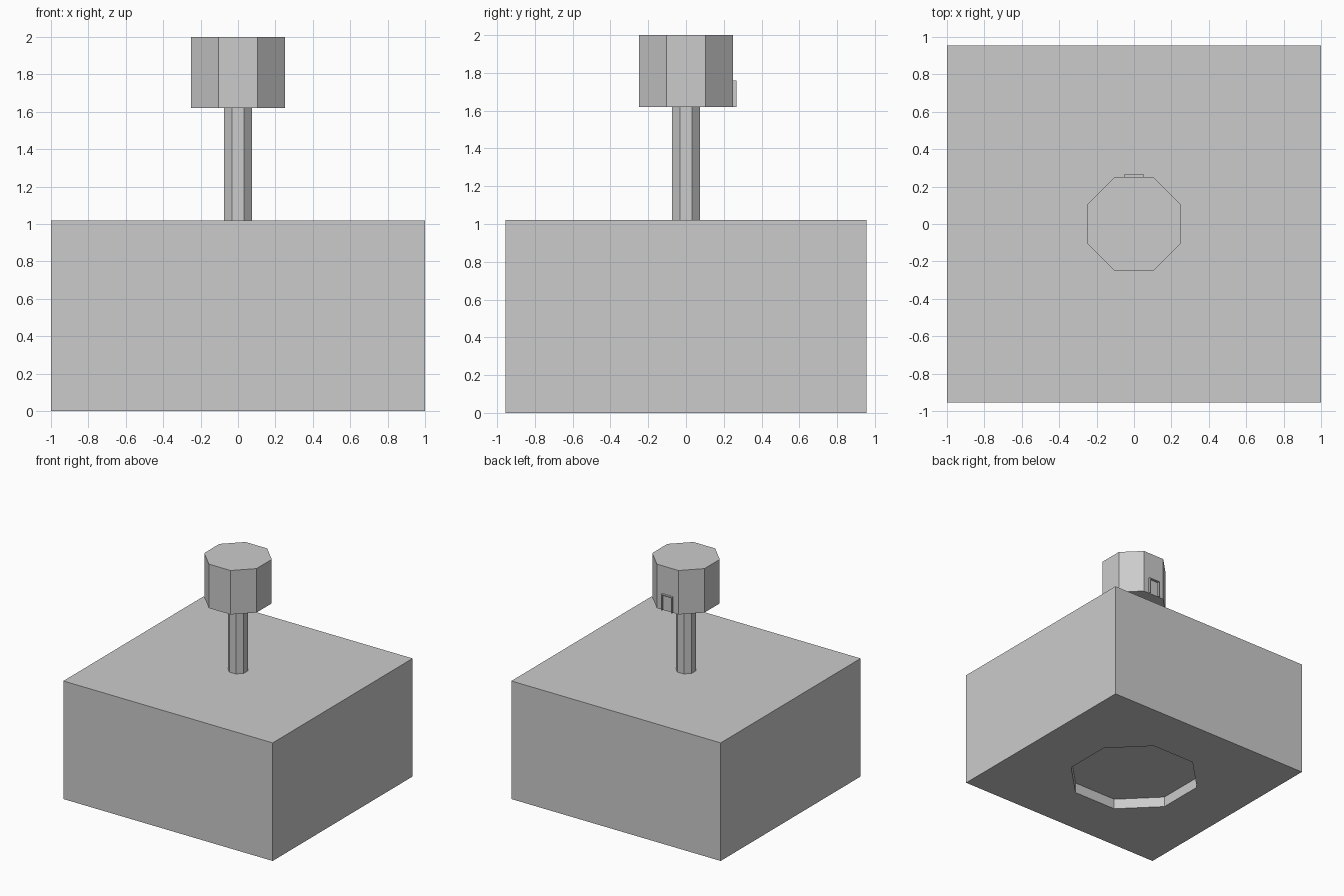
import bpy
import math

cube = bpy.data.objects.get("Cube")
if cube:
    bpy.data.objects.remove(cube, do_unlink=True)

grey = bpy.data.materials.new("light_grey")
grey.use_nodes = True
colour = (0.6, 0.6, 0.6, 1)
grey.diffuse_color = colour
grey.node_tree.nodes["Principled BSDF"].inputs["Base Color"].default_value = colour


def finish(obj, name):
    obj.name = name
    obj.data.materials.append(grey)
    return obj


def box(name, x, y, z):
    """Box from its (low, high) limits on each axis."""
    limits = (x, y, z)
    bpy.ops.mesh.primitive_cube_add(size=1, location=[sum(p) / 2 for p in limits])
    obj = bpy.context.object
    obj.scale = [p[1] - p[0] for p in limits]
    bpy.ops.object.transform_apply(location=False, rotation=False, scale=True)
    return finish(obj, name)


def octagon(name, half_width, low, high):
    """Eight-sided prism with flat sides facing the axes."""
    bpy.ops.mesh.primitive_cylinder_add(
        vertices=8, radius=half_width / math.cos(math.pi / 8),
        depth=high - low, location=(0, 0, (low + high) / 2),
        rotation=(0, 0, math.pi / 8))
    bpy.ops.object.transform_apply(location=False, rotation=True, scale=False)
    return finish(bpy.context.object, name)


# Base block with a shallow octagonal recess underneath
base = box("base_block", (-1, 1), (-0.955, 0.955), (0, 1.02))
cutter = octagon("recess_cutter", 0.5, -0.1, 0.09)
cutter.hide_render = True
cut = base.modifiers.new("recess", "BOOLEAN")
cut.operation = "DIFFERENCE"
cut.solver = "EXACT"
cut.object = cutter
bpy.context.view_layer.objects.active = base
bpy.ops.object.modifier_apply(modifier=cut.name)
bpy.data.objects.remove(cutter, do_unlink=True)

# Column and cabin
octagon("column", 0.075, 1.02, 1.62)
octagon("cabin", 0.25, 1.62, 2.0)

# Thin door surround on the back of the cabin
depth = (0.25, 0.268)
for side, name in ((-1, "door_post_right"), (1, "door_post_left")):
    box(name, sorted((side * 0.044, side * 0.052)), depth, (1.62, 1.76))
box("door_lintel", (-0.044, 0.044), depth, (1.752, 1.76))
